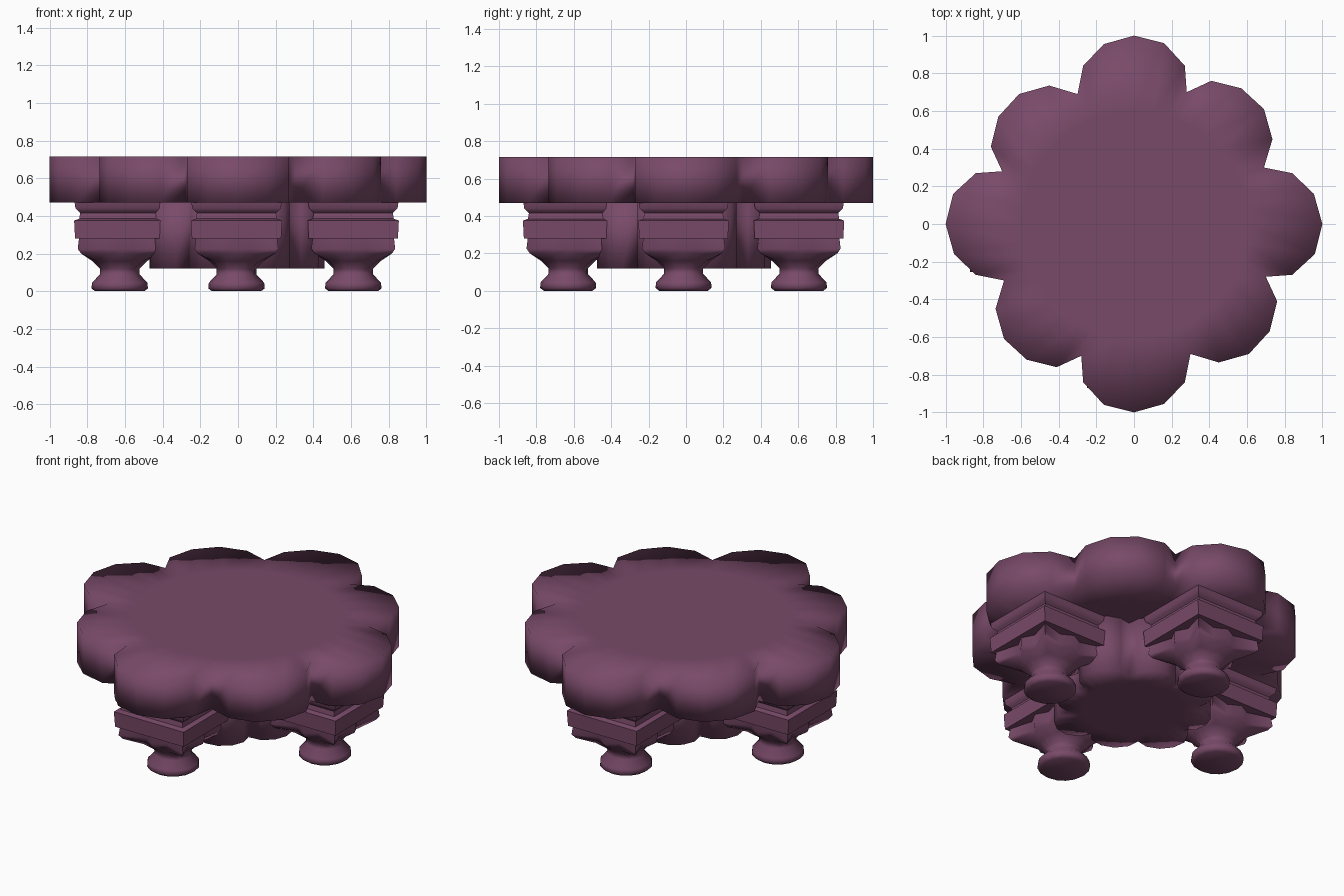
import bpy, bmesh, math

if "Cube" in bpy.data.objects:
    bpy.data.objects.remove(bpy.data.objects["Cube"], do_unlink=True)

plum = bpy.data.materials.new("plum")
plum.use_nodes = True
plum.diffuse_color = (0.19, 0.068, 0.14, 1)
plum.node_tree.nodes["Principled BSDF"].inputs["Base Color"].default_value = plum.diffuse_color


def loft(name, rings, loc=(0, 0, 0), sharp=None):
    """Skin a stack of equally long point rings and cap both ends."""
    bm = bmesh.new()
    loops = [[bm.verts.new(p) for p in ring] for ring in rings]
    n = len(loops[0])
    for a, b in zip(loops, loops[1:]):
        for i in range(n):
            j = (i + 1) % n
            bm.faces.new((a[i], a[j], b[j], b[i]))
    bm.faces.new(loops[0][::-1])
    bm.faces.new(loops[-1])
    bmesh.ops.recalc_face_normals(bm, faces=bm.faces)
    mesh = bpy.data.meshes.new(name)
    bm.to_mesh(mesh)
    bm.free()
    mesh.materials.append(plum)
    mesh.shade_smooth()
    obj = bpy.data.objects.new(name, mesh)
    obj.location = loc
    bpy.context.collection.objects.link(obj)
    if sharp:
        mesh.set_sharp_from_angle(angle=math.radians(sharp))
    return obj


# Scalloped outline: one quarter, repeated four times
QUARTER = [(1.0, 0), (0.955, 0.16), (0.84, 0.27), (0.69, 0.30), (0.735, 0.45), (0.69, 0.61),
           (0.57, 0.72), (0.41, 0.76), (0.28, 0.70), (0.27, 0.84), (0.16, 0.96)]
OUTLINE = []
for q in range(4):
    OUTLINE += QUARTER
    QUARTER = [(-y, x) for x, y in QUARTER]


def scallop(z, scale=1.0, turn=0.0):
    c, s = math.cos(turn) * scale, math.sin(turn) * scale
    return [(x * c - y * s, x * s + y * c, z) for x, y in OUTLINE]


def inner(z, radius, turn=0.0):
    """Round ring with one point per outline point."""
    return [(radius * math.cos(math.atan2(y, x) + turn), radius * math.sin(math.atan2(y, x) + turn), z)
            for x, y in OUTLINE]


# Table top, softly shaded over its rim
loft("table_top", [inner(0.47, 0.6), scallop(0.47), scallop(0.715), inner(0.715, 0.6)])

# Central pedestal, its lobes set between those of the top
T = math.pi / 8
loft("pedestal", [inner(0.12, 0.29, T), scallop(0.12, 0.49, T), scallop(0.48, 0.49, T)],
     (-0.005, -0.01, 0))


def square(z, h):
    return [(-h, -h, z), (h, -h, z), (h, h, z), (-h, h, z)]


def leg_ring(z, valley, face, corner):
    """Sixteen-sided ring with lobes on the faces and corners."""
    radii = (face, valley, corner, valley)
    return [(radii[k % 4] * math.cos(k * T), radii[k % 4] * math.sin(k * T), z) for k in range(16)]


BLOCK = [(0.28, 0.237), (0.375, 0.242), (0.385, 0.215), (0.415, 0.21),
         (0.425, 0.22), (0.44, 0.235), (0.475, 0.24)]
LEG = [(0.0, 0.13, 0.13, 0.13), (0.015, 0.15, 0.15, 0.15), (0.045, 0.147, 0.147, 0.147),
       (0.09, 0.105, 0.105, 0.105), (0.12, 0.105, 0.105, 0.11), (0.16, 0.14, 0.145, 0.175),
       (0.20, 0.175, 0.205, 0.29), (0.225, 0.18, 0.215, 0.315), (0.285, 0.19, 0.215, 0.305)]

# Four legs, each a turned foot with a lobed capital under a moulded block
for name, dx, dy in (("front", 0, -1), ("back", 0, 1), ("left", 1, 0), ("right", -1, 0)):
    loc = (dx * 0.62 - 0.008, dy * 0.617 - 0.013, 0)
    loft(name + "_leg", [leg_ring(*r) for r in LEG], loc, 70)
    loft(name + "_block", [square(*r) for r in BLOCK], loc, 40)
